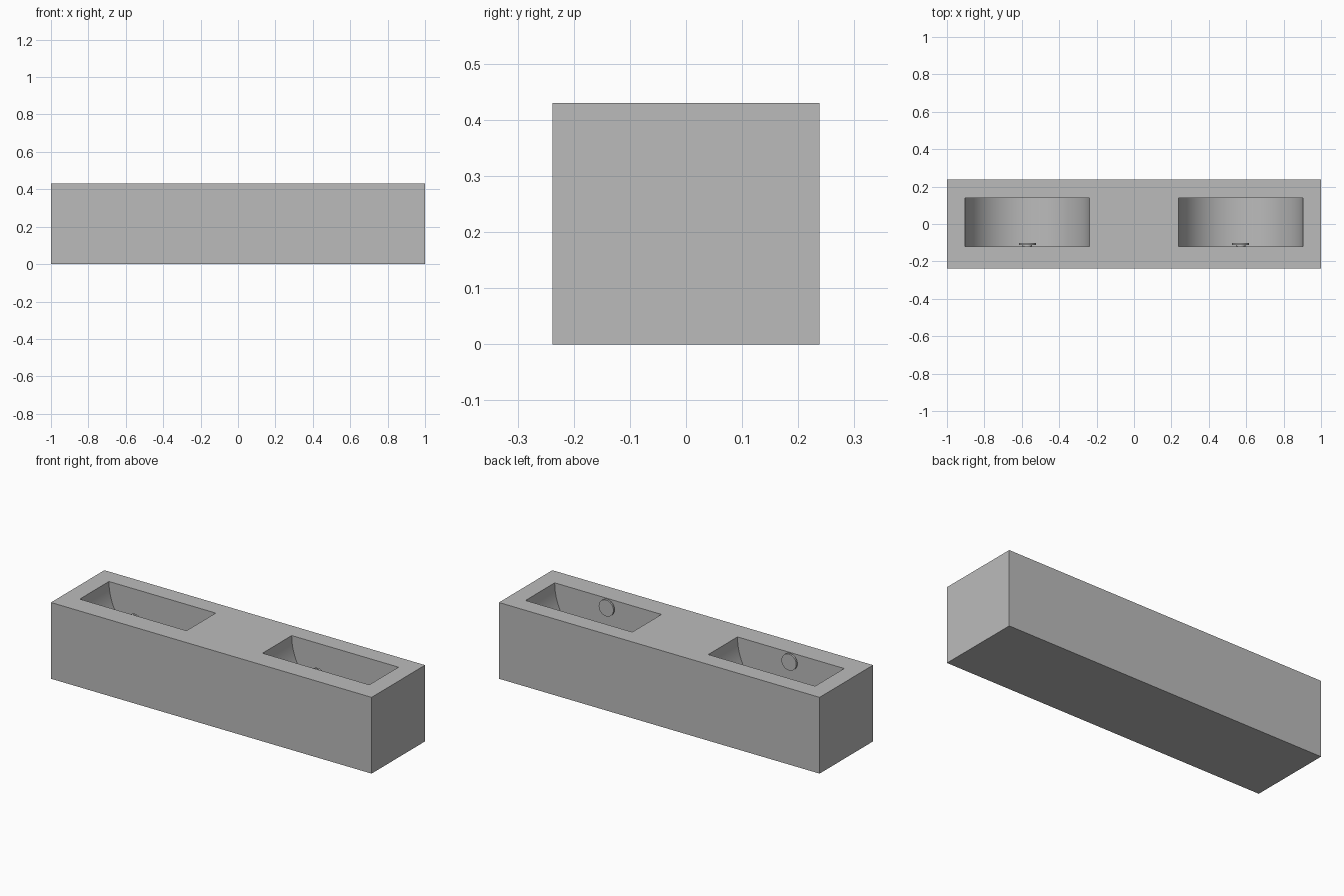
import bpy
import math

default_cube = bpy.data.objects.get("Cube")
if default_cube:
    bpy.data.objects.remove(default_cube, do_unlink=True)

LENGTH, DEPTH, HEIGHT = 2.0, 0.476, 0.43
POCKET_X, POCKET_R = 0.57, 0.333
POCKET_FRONT, POCKET_BACK = -0.12, 0.14
KNOB_R = 0.046

# Single grey material
grey = bpy.data.materials.new("plain_grey")
grey.use_nodes = True
colour = (0.5, 0.5, 0.5, 1)
grey.diffuse_color = colour
grey.node_tree.nodes["Principled BSDF"].inputs["Base Color"].default_value = colour


def smooth(obj):
    bpy.ops.object.select_all(action="DESELECT")
    obj.select_set(True)
    bpy.context.view_layer.objects.active = obj
    bpy.ops.object.shade_smooth_by_angle(angle=math.radians(30))


def disc_along_y(name, x, z, radius, y0, y1, sides):
    """Cylinder lying along the y axis between y0 and y1."""
    bpy.ops.mesh.primitive_cylinder_add(
        vertices=sides, radius=radius, depth=y1 - y0,
        location=(x, (y0 + y1) / 2, z), rotation=(math.pi / 2, 0, 0))
    obj = bpy.context.object
    obj.name = name
    obj.data.materials.append(grey)
    return obj


# Solid block
bpy.ops.mesh.primitive_cube_add(size=1, location=(0, 0, HEIGHT / 2))
block = bpy.context.object
block.name = "block"
block.scale = (LENGTH, DEPTH, HEIGHT)
bpy.ops.object.transform_apply(location=False, rotation=False, scale=True)
block.data.materials.append(grey)

for side, sign in (("left", 1), ("right", -1)):
    x = sign * POCKET_X

    # Half-round pocket sunk into the top
    cutter = disc_along_y(side + "_pocket_cutter", x, HEIGHT, POCKET_R,
                          POCKET_FRONT, POCKET_BACK, 96)
    cutter.hide_render = True
    cut = block.modifiers.new("pocket", "BOOLEAN")
    cut.operation = "DIFFERENCE"
    cut.solver = "EXACT"
    cut.object = cutter
    bpy.context.view_layer.objects.active = block
    bpy.ops.object.modifier_apply(modifier=cut.name)
    bpy.data.objects.remove(cutter, do_unlink=True)

    # Small headed peg on the pocket's front wall
    z = HEIGHT - KNOB_R - 0.001
    smooth(disc_along_y(side + "_peg_stem", x, z, KNOB_R * 0.55,
                        POCKET_FRONT - 0.005, -0.112, 32))
    smooth(disc_along_y(side + "_peg_head", x, z, KNOB_R,
                        -0.113, -0.102, 32))

smooth(block)
